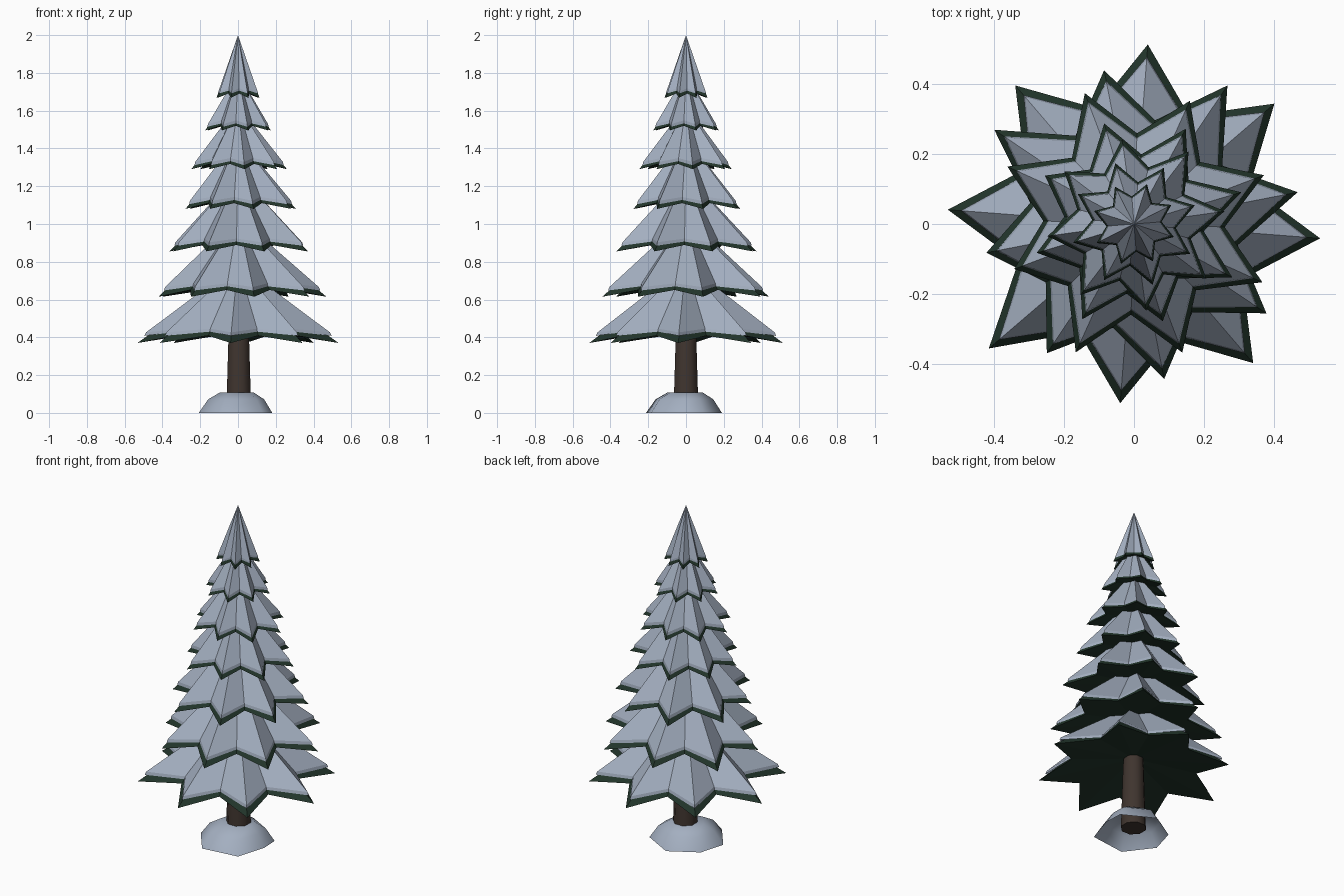
import bpy, bmesh, math

if "Cube" in bpy.data.objects:
    bpy.data.objects.remove(bpy.data.objects["Cube"])

def material(name, rgb):
    m = bpy.data.materials.new(name)
    m.diffuse_color = (*rgb, 1)
    m.use_nodes = True
    m.node_tree.nodes["Principled BSDF"].inputs["Base Color"].default_value = m.diffuse_color
    return m

SNOW = material("snow", (0.37, 0.43, 0.53))
GREEN = material("needles", (0.016, 0.036, 0.024))
BARK = material("bark", (0.05, 0.035, 0.028))

def make_object(name, rings, mat, bottom=None, apex=None, cap_top=False, smooth=False):
    """Loft rings of points from low to high, closing with points or caps."""
    bm = bmesh.new()
    loops = [[bm.verts.new(p) for p in ring] for ring in rings]
    n = len(loops[0])
    for a, b in zip(loops, loops[1:]):
        for i in range(n):
            j = (i + 1) % n
            bm.faces.new((a[i], a[j], b[j], b[i])).smooth = smooth
    if bottom is not None:
        v = bm.verts.new((0, 0, bottom))
        for i in range(n):
            bm.faces.new((loops[0][(i + 1) % n], loops[0][i], v))
    if apex is not None:
        v = bm.verts.new((0, 0, apex))
        for i in range(n):
            bm.faces.new((loops[-1][i], loops[-1][(i + 1) % n], v)).smooth = smooth
    if cap_top:
        bm.faces.new(loops[-1])
    mesh = bpy.data.meshes.new(name)
    bm.to_mesh(mesh)
    bm.free()
    mesh.materials.append(mat)
    ob = bpy.data.objects.new(name, mesh)
    bpy.context.collection.objects.link(ob)
    return ob

def star(tips, angle, scale, notch, z_tip, z_notch):
    """Eight-pointed star ring, alternating branch tips and notches."""
    pts = []
    mean = sum(tips) / 8
    for i in range(16):
        a = math.radians(angle + 22.5 * i)
        r, z = (tips[i // 2] * scale, z_tip) if i % 2 == 0 else (mean * notch, z_notch)
        pts.append((r * math.cos(a), r * math.sin(a), z))
    return pts

# Branch tiers: tip radii, turn in degrees, tip height, snow apex, snow lift
tiers = [
    ([.534, .529, .515, .522, .534, .547, .514, .524], -4.4, .37, .79, .060),
    ([.477, .478, .448, .482, .43, .446, .452, .457], 11, .615, 1.04, .055),
    ([.397, .387, .40, .398, .366, .403, .393, .403], 20.6, .855, 1.27, .052),
    ([.32, .31, .30, .29, .29, .31, .29, .32], 16.5, 1.08, 1.46, .047),
    ([.262, .26, .245, .25, .25, .255, .25, .26], 8, 1.29, 1.63, .043),
    ([.182] * 8, 17, 1.495, 1.80, .038),
    ([.120] * 8, 27, 1.668, 2.0, .035),
]
for k, (tips, angle, z, top, lift) in enumerate(tiers, 1):
    rise = lift * 0.65
    make_object(f"branches_{k}", [star(tips, angle, 1, .66, z, z + rise)],
                GREEN, bottom=z + rise + lift * .8, apex=top - 0.035)
    make_object(f"snow_layer_{k}",
                [star(tips, angle, .93, .625, z + lift - .022, z + rise + lift * .35),
                 star(tips, angle, .915, .615, z + lift - .004, z + rise + lift * .35 + .016)],
                SNOW, apex=top)

def circle(r, z, n, cx=0):
    return [(cx + r * math.cos(math.tau * (i + .5) / n),
             r * math.sin(math.tau * (i + .5) / n), z) for i in range(n)]

# Tapered trunk
make_object("trunk", [circle(.071, .02, 8, .004), circle(.059, .40, 8, .004),
                      circle(.045, .60, 8)], BARK, bottom=.02, cap_top=True, smooth=True)

# Irregular snow mound, open underneath: corner angle and radius
corners = [(-4, .182), (28, .20), (90, .19), (150, .19), (195, .215), (247, .23), (305, .225)]

def mound_ring(scale, z):
    return [(r * scale * math.cos(math.radians(a)),
             r * scale * math.sin(math.radians(a)), z) for a, r in corners]

make_object("snow_mound", [mound_ring(1, 0), mound_ring(.76, .072), mound_ring(.47, .107)],
            SNOW, apex=.11, smooth=True)
